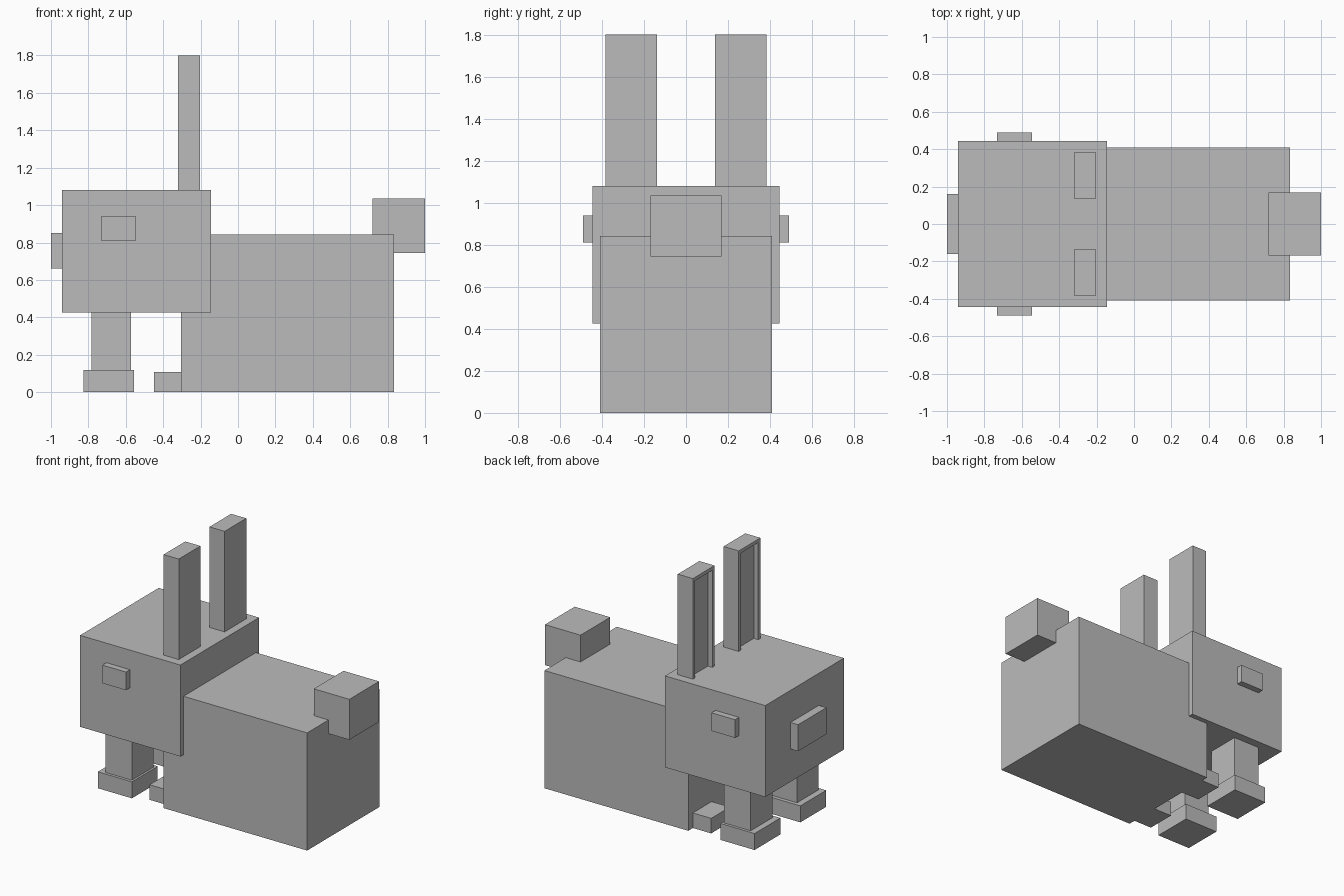
import bpy
import bmesh
from mathutils import Vector

default = bpy.data.objects.get("Cube")
if default:
    bpy.data.objects.remove(default, do_unlink=True)

# One plain grey for the whole animal
GREY = (0.5, 0.5, 0.5, 1.0)
grey = bpy.data.materials.new("plain_grey")
grey.use_nodes = True
grey.diffuse_color = GREY
bsdf = next(n for n in grey.node_tree.nodes if n.type == "BSDF_PRINCIPLED")
bsdf.inputs["Base Color"].default_value = GREY


def box(name, x, y, z, groove=0.0):
    """Box from (min, max) ranges; groove cuts a framed recess in the -x face."""
    bm = bmesh.new()
    bmesh.ops.create_cube(bm, size=1)
    for v in bm.verts:
        v.co = [r[0] + (c + 0.5) * (r[1] - r[0]) for c, r in zip(v.co, (x, y, z))]
    bm.normal_update()
    if groove:
        face = min(bm.faces, key=lambda f: f.normal.x)
        bmesh.ops.inset_region(bm, faces=[face], thickness=groove)
        # Push the inset face in with its own walls
        inner = bmesh.ops.extrude_discrete_faces(bm, faces=[face])["faces"][0]
        bmesh.ops.translate(bm, verts=inner.verts, vec=Vector((groove, 0, 0)))
    bmesh.ops.recalc_face_normals(bm, faces=bm.faces)
    mesh = bpy.data.meshes.new(name)
    bm.to_mesh(mesh)
    bm.free()
    mesh.materials.append(grey)
    obj = bpy.data.objects.new(name, mesh)
    bpy.context.collection.objects.link(obj)
    return obj


def pair(name, x, y, z, groove=0.0):
    """The same box on both sides of the animal's centre line."""
    box(name + "_far", x, y, z, groove)
    box(name + "_near", x, (-y[1], -y[0]), z, groove)


# Trunk, head, nose and tail
box("body", (-0.305, 0.835), (-0.41, 0.41), (0, 0.843))
box("head", (-0.94, -0.145), (-0.445, 0.445), (0.425, 1.08))
box("nose", (-1.0, -0.94), (-0.16, 0.16), (0.66, 0.85))
box("tail", (0.718, 1.0), (-0.168, 0.168), (0.745, 1.035))

# Raised eyes on the sides of the head
pair("eye", (-0.732, -0.545), (0.445, 0.49), (0.81, 0.94))

# Tall ears, hollowed at the front, rooted in the head
pair("ear", (-0.322, -0.202), (0.137, 0.382), (1.045, 1.8), groove=0.035)

# Front legs with paws, and the toes of the hind feet
pair("front_leg", (-0.782, -0.572), (0.14, 0.385), (0.118, 0.425))
pair("front_paw", (-0.827, -0.557), (0.113, 0.405), (0, 0.118))
pair("hind_foot", (-0.45, -0.305), (0.145, 0.358), (0, 0.108))
